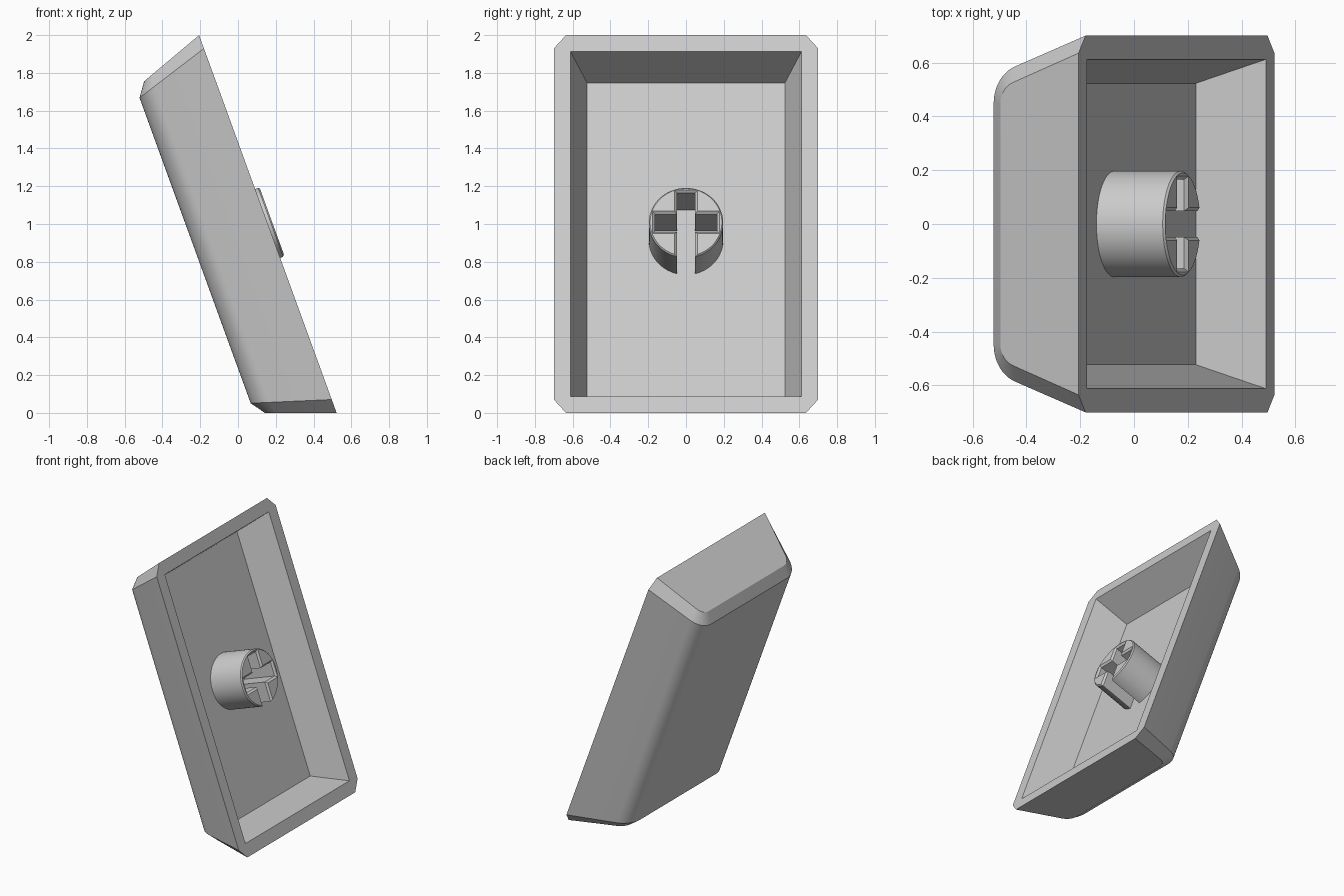
import bpy, bmesh, math
from mathutils import Matrix

if "Cube" in bpy.data.objects:
    bpy.data.objects.remove(bpy.data.objects["Cube"])

SLOPE = math.tan(math.radians(20))   # draft of every wall
HALF_LEN, HALF_WID = 1.064, 0.70     # rim half sizes
# Local frame: X along the rim, Z out of the open side; the cap rests on one end wall
PLACE = Matrix.Translation((0.158, 0, 1)) @ Matrix.Rotation(math.radians(70), 4, 'Y')

grey = bpy.data.materials.new("light grey plastic")
grey.use_nodes = True
grey.diffuse_color = (0.6, 0.6, 0.6, 1)
grey.node_tree.nodes["Principled BSDF"].inputs["Base Color"].default_value = (0.6, 0.6, 0.6, 1)


def loft(name, rings, closed=True):
    """Skin a list of equal-length rings and cap both ends."""
    bm = bmesh.new()
    loops = [[bm.verts.new(p) for p in ring] for ring in rings]
    n = len(loops[0])
    for a, b in zip(loops, loops[1:]):
        for i in range(n if closed else n - 1):
            j = (i + 1) % n
            bm.faces.new((a[i], a[j], b[j], b[i]))
    bm.faces.new(loops[0])
    bm.faces.new(loops[-1])
    if not closed:   # flat face joining the open sides of all rings
        bm.faces.new([l[0] for l in loops] + [l[-1] for l in reversed(loops)])
    bmesh.ops.recalc_face_normals(bm, faces=bm.faces)
    mesh = bpy.data.meshes.new(name)
    bm.to_mesh(mesh)
    bm.free()
    mesh.materials.append(grey)
    obj = bpy.data.objects.new(name, mesh)
    bpy.context.collection.objects.link(obj)
    obj.matrix_world = PLACE
    return obj


def rect(x0, x1, hy, z):
    return [(x0, -hy, z), (x1, -hy, z), (x1, hy, z), (x0, hy, z)]


def cut(obj, cutters):
    for c in cutters:
        c.hide_render = True
        mod = obj.modifiers.new("cut", 'BOOLEAN')
        mod.operation, mod.solver, mod.object = 'DIFFERENCE', 'EXACT', c
    bpy.context.view_layer.update()
    deps = bpy.context.evaluated_depsgraph_get()
    mesh = bpy.data.meshes.new_from_object(obj.evaluated_get(deps))
    obj.modifiers.clear()
    obj.data = mesh
    for c in cutters:
        bpy.data.objects.remove(c)


def smooth(obj):
    bpy.ops.object.select_all(action='DESELECT')
    obj.select_set(True)
    bpy.context.view_layer.objects.active = obj
    bpy.ops.object.shade_smooth_by_angle(angle=math.radians(22))


def profile(half, depth, radius, steps=10):
    """Drafted cross-section with rounded shoulders, as (y, depth) from rim to rim."""
    t = math.radians(70)
    cy = half - depth * SLOPE - radius * math.tan(t / 2)
    side = [(half, 0)]
    for i in range(steps + 1):
        a = math.radians(20) + t * i / steps
        side.append((cy + radius * math.cos(a), depth - radius + radius * math.sin(a)))
    return side + [(-y, d) for y, d in reversed(side)]


# Shell: rounded section with a bevelled band around each end wall
outer = profile(HALF_WID, 0.41, 0.145)
inner = profile(HALF_WID - 0.065, 0.357, 0.085)


def ring(prof, sign, band):
    return [(sign * (HALF_LEN - d * SLOPE - band * (0.075 - 0.05 * d)), y, -d) for y, d in prof]


shell = loft("shell", [ring(inner, -1, 0), ring(outer, -1, 1),
                       ring(outer, 1, 1), ring(inner, 1, 0)], closed=False)


# Hollow inside
def cavity_ring(z):
    x = 0.972 + z * SLOPE
    return rect(-x, x, 0.612 + z * SLOPE, z)


cut(shell, [loft("cavity_cutter", [cavity_ring(-0.245), cavity_ring(0.1)])])
smooth(shell)

# Round stem on the cavity floor
def circle(r, z, n=64):
    return [(r * math.cos(math.tau * i / n), r * math.sin(math.tau * i / n), z) for i in range(n)]


stem = loft("stem", [circle(0.197, -0.26), circle(0.197, 0.017), circle(0.19, 0.025)])


# Cross-shaped slot with bevelled mouth, open at its lower end
def slot(name, x0, x1, hy):
    return loft(name, [rect(x0 - g, x1 + g, hy + g, z)
                       for g, z in ((0, -0.3), (0, 0.012), (0.033, 0.045))])


cut(stem, [slot("cross_slot_cutter", -0.05, 0.05, 0.165),
           slot("long_slot_cutter", -0.169, 0.3, 0.048)])
smooth(stem)
